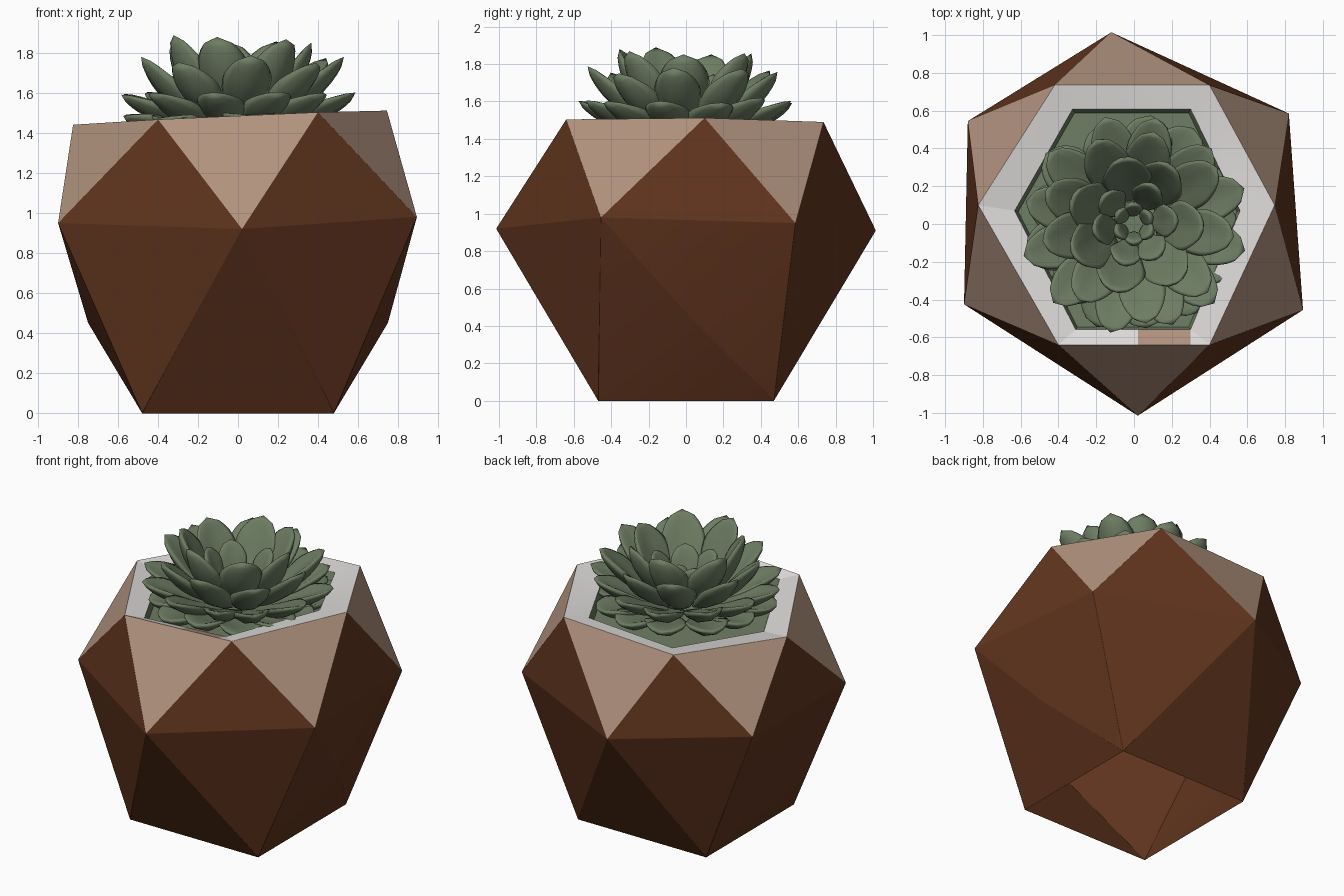
import bpy, bmesh, math, random
from mathutils import Vector

random.seed(4)
if "Cube" in bpy.data.objects:
    bpy.data.objects.remove(bpy.data.objects["Cube"])


def material(name, rgb):
    m = bpy.data.materials.new(name)
    m.use_nodes = True
    m.diffuse_color = (*rgb, 1)
    m.node_tree.nodes["Principled BSDF"].inputs["Base Color"].default_value = (*rgb, 1)
    return m


brown = material("dark brown", (0.122, 0.036, 0.013))
tan = material("tan", (0.44, 0.29, 0.21))
white = material("off white", (0.74, 0.71, 0.71))
green = material("leaf green", (0.155, 0.205, 0.125))


def add_object(name, bm, mats):
    bmesh.ops.recalc_face_normals(bm, faces=bm.faces)
    me = bpy.data.meshes.new(name)
    bm.to_mesh(me)
    bm.free()
    for m in mats:
        me.materials.append(m)
    ob = bpy.data.objects.new(name, me)
    bpy.context.collection.objects.link(ob)
    me.polygons.foreach_set("use_smooth", [True] * len(me.polygons))
    return ob


# Faceted pot: hexagonal rim, hexagonal waist, square open foot
rim = [(.745, .1), (.4, .735), (-.42, .735), (-.825, .1), (-.4, -.64), (.4, -.64)]
waist = [(.82, .585, .95), (-.12, 1.015, .91), (-.88, .545, .95),
         (-.9, -.425, .95), (.02, -1.015, .92), (.895, -.455, .98)]
foot = [(sx * .48, sy * .47, 0) for sx in (-1, 1) for sy in (-1, 1)]
belly = [(-.75, .02, .45), (.75, .02, .45)]

bm = bmesh.new()
for p in [(x, y, 1.48 + .045 * x - .01 * y) for x, y in rim] + waist + foot + belly:
    bm.verts.new(p)
bmesh.ops.convex_hull(bm, input=bm.verts)
bmesh.ops.dissolve_limit(bm, angle_limit=math.radians(1), verts=bm.verts, edges=bm.edges)
bm.normal_update()

# Tan facets hang from the rim edges
for f in bm.faces:
    rim_count = sum(v.co.z > 1.3 for v in f.verts)
    f.material_index = 1 if rim_count == 2 and f.normal.z > 0 else 0

# White rim band and hollow mouth with a green bed
centre = Vector((-.02, -.1, 1.48))


def step_in(face, sx, sy, drop, index):
    """Extrude a face inward and down; colour the band left around it."""
    inner = bmesh.ops.extrude_discrete_faces(bm, faces=[face])["faces"][0]
    for v in inner.verts:
        d = v.co - centre
        v.co = centre + Vector((d.x * sx, d.y * sy, d.z - drop))
    band = {f for e in inner.edges for f in e.link_faces if f != inner}
    for f in band:
        f.material_index = index
    return inner, band


top = max(bm.faces, key=lambda f: f.calc_center_median().z)
mouth, band = step_in(top, .76, .85, .025, 2)
bed, _ = step_in(mouth, .97, .97, .05, 3)
bed.material_index = 3

# Tan patch worn into the front of the rim band
for x in (.02, .3):
    front = min((f for f in bm.faces if f.material_index == 2 and f.calc_center_median().x > -.1),
                key=lambda f: f.calc_center_median().y)
    bmesh.ops.bisect_plane(bm, geom=[front, *front.edges, *front.verts],
                           plane_co=(x, 0, 0), plane_no=(1, 0, 0))
for f in bm.faces:
    c = f.calc_center_median()
    if f.material_index == 2 and c.y < -.5 and .05 < c.x < .28:
        f.material_index = 1

# The foot is open underneath
base = [f for f in bm.faces if all(v.co.z < .01 for v in f.verts)]
bmesh.ops.delete(bm, geom=base, context="FACES_ONLY")

pot = add_object("pot", bm, [brown, tan, white, green])
bevel = pot.modifiers.new("soft edges", "BEVEL")
bevel.width = .022
bevel.segments = 2
bevel.limit_method = "ANGLE"
bevel.angle_limit = math.radians(12)
bevel.harden_normals = True


# Fleshy pointed leaf swept along an upward bending path
def add_leaf(bm, azimuth, base, tip, width, thick):
    steps, sides = 12, 10
    out = Vector((math.cos(azimuth), math.sin(azimuth), 0))
    side = Vector((-out.y, out.x, 0))
    up = Vector((0, 0, 1))
    start = out * base[0] + up * base[1]
    end = out * tip[0] + up * tip[1]
    axis = (end - start).normalized()
    normal = axis.cross(side)
    if normal.z < 0:
        normal.negate()
    length = (end - start).length
    rings = []
    for i in range(steps):
        t = i / steps
        # Narrow base, widest beyond the middle, pointed tip
        w = width / 2 * (.4 + .6 * math.sin(math.pi / 2 * min(1, t / .62)))
        if t > .62:
            w *= math.sqrt(1 - ((t - .62) / .38) ** 2) * .8 + .2 * (1 - t) / .38
        sag = -length * .3 * t * (1 - t)
        ring = []
        for k in range(sides):
            a = 2 * math.pi * k / sides
            across = math.cos(a) * w
            cup = .9 * across * across / width
            lift = math.sin(a) * thick * w / width + cup + sag
            ring.append(bm.verts.new(start + axis * length * t + side * across + normal * lift))
        rings.append(ring)
    point = bm.verts.new(end)
    bm.faces.new(rings[0])
    for a, b in zip(rings, rings[1:]):
        for k in range(sides):
            n = (k + 1) % sides
            bm.faces.new((a[k], a[n], b[n], b[k]))
    for k in range(sides):
        bm.faces.new((rings[-1][k], rings[-1][(k + 1) % sides], point))


# Rosette tiers: name, count, base (r, z), tip (r, z), width, thickness
tiers = [
    ("bed_leaves", 13, (.26, 1.42), (.58, 1.47), .27, .06),
    ("outer_leaves", 12, (.16, 1.43), (.59, 1.61), .24, .06),
    ("middle_leaves", 9, (.14, 1.45), (.51, 1.77), .25, .07),
    ("upper_leaves", 7, (.13, 1.47), (.37, 1.87), .27, .07),
    ("inner_leaves", 6, (.1, 1.47), (.22, 1.73), .18, .06),
    ("heart_leaves", 6, (.05, 1.46), (.1, 1.62), .11, .05),
]
for n, (name, count, base, tip, width, thick) in enumerate(tiers):
    bm = bmesh.new()
    for i in range(count):
        azimuth = 2 * math.pi * (i + random.uniform(-.12, .12)) / count + n * 2.4
        reach = random.uniform(.95, 1.05)
        rise = random.uniform(-.02, .02)
        add_leaf(bm, azimuth, base, (tip[0] * reach, tip[1] + rise), width, thick)
    add_object(name, bm, [green])
